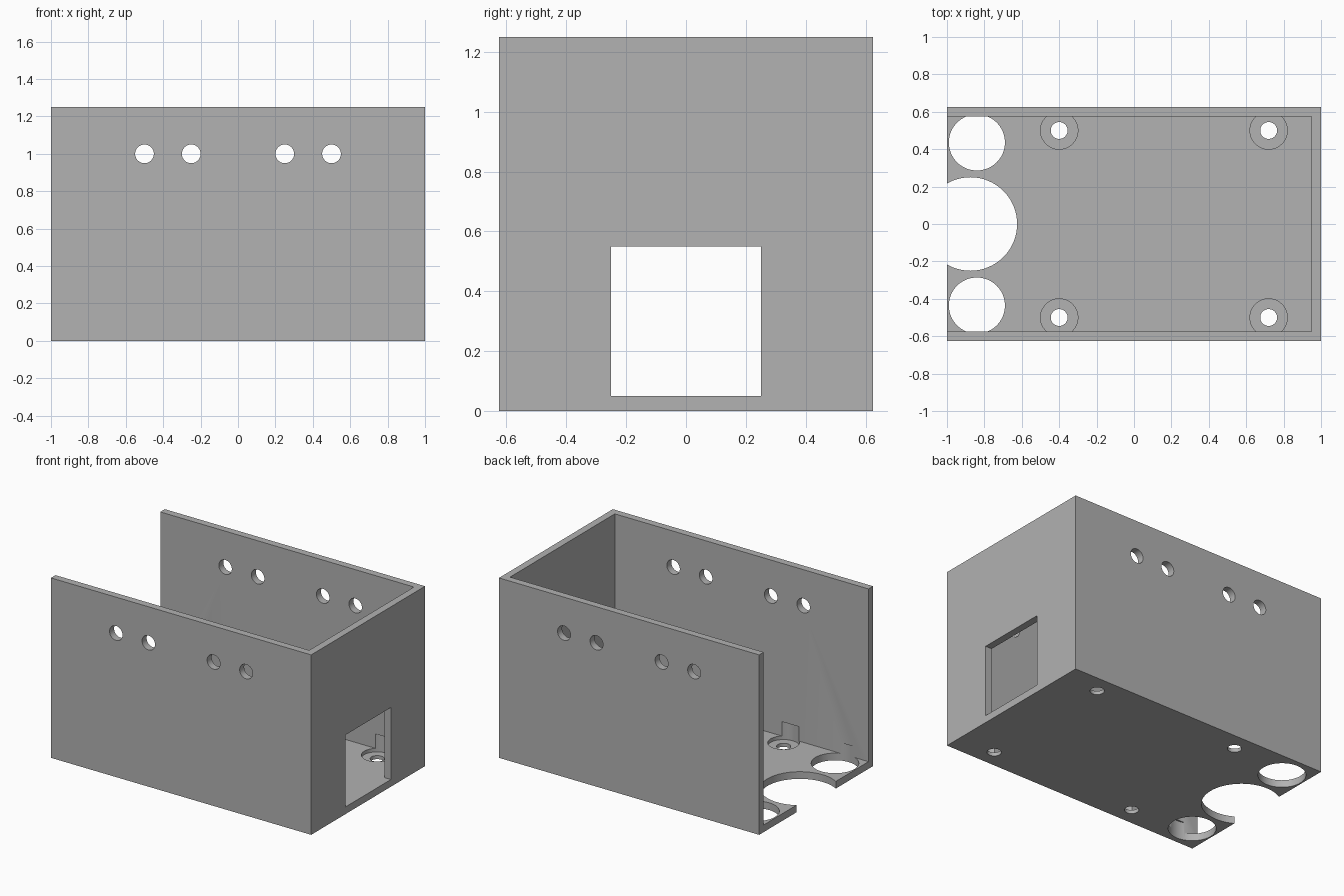
import bpy
from mathutils import Matrix

old = bpy.data.objects.get("Cube")
if old:
    bpy.data.objects.remove(old, do_unlink=True)

grey = bpy.data.materials.new("plain grey")
grey.use_nodes = True
colour = (0.445, 0.445, 0.445, 1)
grey.diffuse_color = colour
grey.node_tree.nodes["Principled BSDF"].inputs["Base Color"].default_value = colour


def finish(name):
    obj = bpy.context.object
    obj.name = name
    bpy.ops.object.transform_apply(location=True, rotation=True, scale=True)
    obj.data.materials.append(grey)
    return obj


def box(name, low, high):
    centre = [(a + b) / 2 for a, b in zip(low, high)]
    bpy.ops.mesh.primitive_cube_add(size=1, location=centre)
    bpy.context.object.scale = [b - a for a, b in zip(low, high)]
    return finish(name)


def drill(name, centre, radius, depth, along_y=False):
    bpy.ops.mesh.primitive_cylinder_add(vertices=64, radius=radius, depth=depth, location=centre)
    if along_y:
        bpy.context.object.data.transform(Matrix.Rotation(1.5707963, 4, 'X'))
    return finish(name)


def upright_drill(name, x, y, radius, bottom, top):
    return drill(name, (x, y, (bottom + top) / 2), radius, top - bottom)


def cut(body, cutter):
    cutter.hide_render = True
    mod = body.modifiers.new("cut", 'BOOLEAN')
    mod.operation = 'DIFFERENCE'
    mod.solver = 'EXACT'
    mod.object = cutter
    bpy.context.view_layer.objects.active = body
    bpy.ops.object.modifier_apply(modifier=mod.name)
    bpy.data.objects.remove(cutter, do_unlink=True)


# Outer block, hollowed so the top and one end are open
WALL = 0.05
HALF = 0.625
case = box("open_case", (-1, -HALF, 0), (1, HALF, 1.25))
cut(case, box("cavity", (-1.2, WALL - HALF, WALL), (1 - WALL, HALF - WALL, 1.5)))

# Square window in the end wall
cut(case, box("window", (0.9, -0.25, WALL), (1.1, 0.25, 0.55)))

# Round holes through both side walls
for x in (-0.5, -0.25, 0.25, 0.5):
    cut(case, drill("side_hole", (x, 0, 1), 0.05, 2, along_y=True))

# Large notch at the open edge of the floor
cut(case, upright_drill("floor_notch", -0.875, 0, 0.25, -0.1, 0.125))

for side in (-1, 1):
    # Corner holes that bite slightly into the side walls
    cut(case, upright_drill("corner_hole", -0.84, side * 0.436, 0.15, -0.1, 0.125))
    # Counterbored screw holes
    for x in (-0.4, 0.72):
        cut(case, upright_drill("counterbore", x, side * 0.5, 0.1, 0.025, 0.15))
        cut(case, upright_drill("screw_hole", x, side * 0.5, 0.045, -0.1, 0.1))

# Smooth hole walls, sharp box edges
bpy.ops.object.select_all(action='DESELECT')
case.select_set(True)
bpy.context.view_layer.objects.active = case
bpy.ops.object.shade_smooth_by_angle(angle=0.5)
